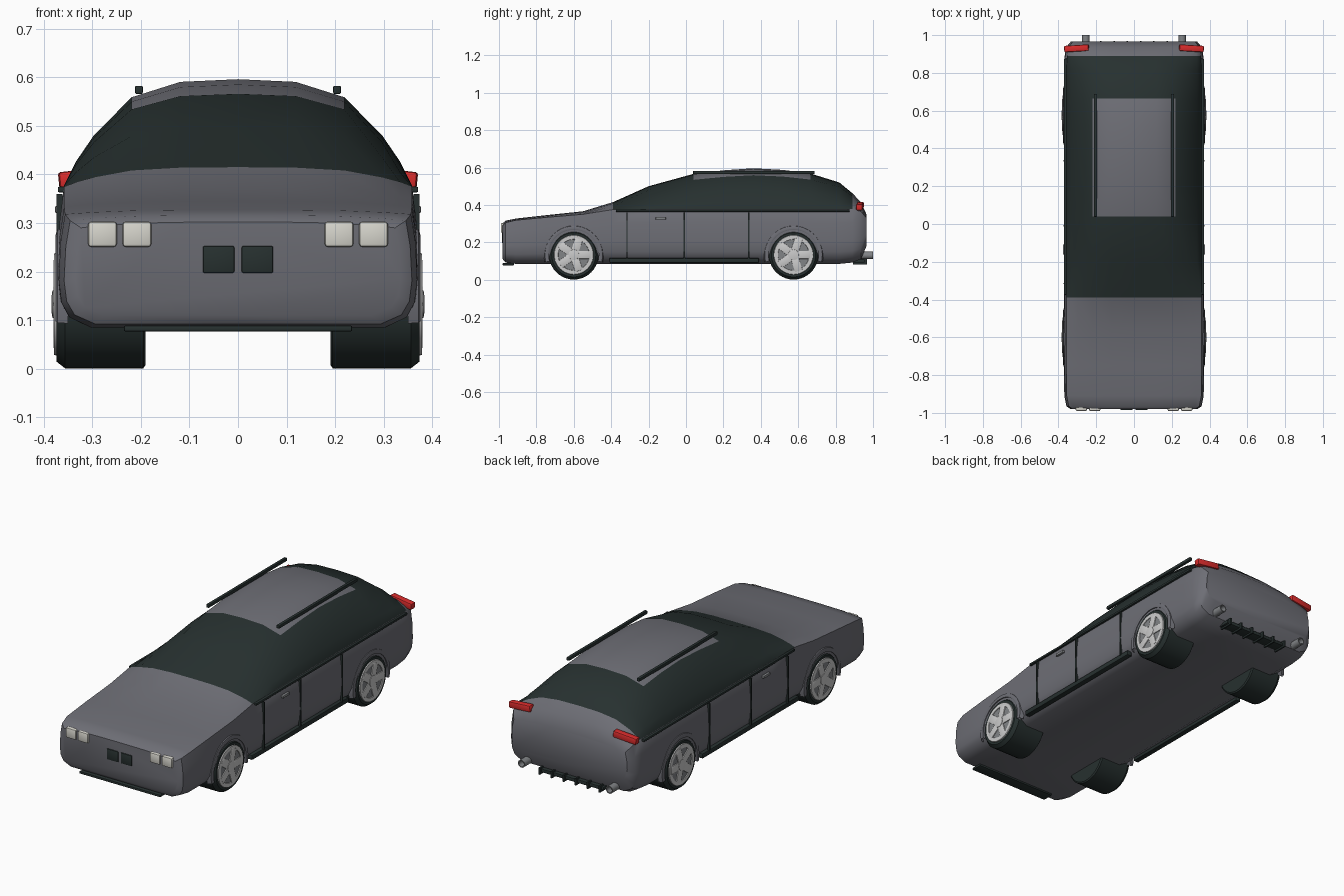
import bpy, bmesh, math
from mathutils import Matrix

cube = bpy.data.objects.get("Cube")
if cube:
    bpy.data.objects.remove(cube, do_unlink=True)


def material(name, r, g, b):
    m = bpy.data.materials.new(name)
    m.use_nodes = True
    m.diffuse_color = (r, g, b, 1)
    m.node_tree.nodes["Principled BSDF"].inputs["Base Color"].default_value = (r, g, b, 1)
    return m


PAINT = material("grey_paint", .155, .157, .18)
DARK = material("dark_trim", .02, .03, .029)
LAMP = material("lamp_white", .68, .67, .61)
RED = material("tail_red", .7, .025, .025)
SILVER = material("wheel_silver", .6, .6, .6)
STEEL = material("steel_grey", .22, .23, .24)


def finish(name, bm, *mats, angle=35):
    bmesh.ops.recalc_face_normals(bm, faces=bm.faces)
    mesh = bpy.data.meshes.new(name)
    bm.to_mesh(mesh)
    bm.free()
    for m in mats:
        mesh.materials.append(m)
    ob = bpy.data.objects.new(name, mesh)
    bpy.context.collection.objects.link(ob)
    bpy.ops.object.select_all(action='DESELECT')
    ob.select_set(True)
    bpy.context.view_layer.objects.active = ob
    bpy.ops.object.shade_smooth_by_angle(angle=math.radians(angle))
    return ob


def box(name, centre, size, mat, bevel=0.0, turn=None):
    bm = bmesh.new()
    bmesh.ops.create_cube(bm, size=1)
    bmesh.ops.scale(bm, vec=size, verts=bm.verts)
    if bevel:
        bmesh.ops.bevel(bm, geom=bm.edges[:], offset=bevel, segments=2, affect='EDGES', profile=.5)
    if turn:
        bm.transform(turn)
    bmesh.ops.translate(bm, vec=centre, verts=bm.verts)
    return finish(name, bm, mat)


def lathe(name, profile, centre, axis, mat, steps=40):
    """Spin (distance along axis, radius) points round the x or y axis."""
    bm = bmesh.new()
    rings = []
    for d, r in profile:
        ring = []
        for i in range(steps):
            a = math.tau * i / steps
            c, s = r * math.cos(a), r * math.sin(a)
            ring.append(bm.verts.new((d, c, s) if axis == 'x' else (c, d, s)))
        rings.append(ring)
    for a, b in zip(rings, rings[1:]):
        for i in range(steps):
            j = (i + 1) % steps
            bm.faces.new((a[i], a[j], b[j], b[i]))
    bm.faces.new(rings[0])
    bm.faces.new(rings[-1])
    bmesh.ops.translate(bm, vec=centre, verts=bm.verts)
    return finish(name, bm, mat)


# Body shell: sections along y of (y, half width, bottom, belt, top)
SECTIONS = [
    (-.98, .335, .11, .29, .302), (-.965, .358, .092, .305, .316),
    (-.91, .369, .085, .318, .327), (-.75, .371, .085, .333, .345),
    (-.55, .371, .085, .35, .366), (-.39, .371, .085, .375, .415),
    (-.2, .371, .085, .377, .5), (.04, .371, .085, .378, .566),
    (.2, .371, .085, .378, .585), (.36, .371, .085, .378, .596),
    (.52, .371, .085, .378, .587), (.665, .371, .085, .378, .568),
    (.82, .37, .085, .378, .52), (.89, .367, .092, .377, .462),
    (.935, .36, .11, .365, .415), (.965, .335, .18, .33, .35)]


def half_section(w, bottom, belt, top):
    h, side = top - belt, belt - bottom
    low = [(0, 0), (.82, 0), (.94, .09), (.985, .22), (1, .42), (.99, .75), (.965, 1)]
    high = [(.9, .22), (.8, .47), (.59, .83), (.32, .975), (0, 1)]
    return ([(x * w, bottom + z * side) for x, z in low]
            + [(x * w, belt + z * h) for x, z in high])


bm = bmesh.new()
loops = []
for y, *shape in SECTIONS:
    half = half_section(*shape)
    ring = half + [(-x, z) for x, z in half[-2:0:-1]]
    loops.append([bm.verts.new((x, y, z)) for x, z in ring])
n = len(loops[0])
for k in range(len(loops) - 1):
    ya, yb = SECTIONS[k][0], SECTIONS[k + 1][0]
    for i in range(n):
        j = (i + 1) % n
        f = bm.faces.new((loops[k][i], loops[k][j], loops[k + 1][j], loops[k + 1][i]))
        # Glass above the belt, painted panel in the middle of the roof
        panel = min(i, n - 1 - i)
        roof = panel >= 9 and ya > .03 and yb < .67
        if panel >= 6 and ya > -.4 and yb < .9 and not roof:
            f.material_index = 1
bm.faces.new(loops[0])
bm.faces.new(loops[-1])
finish("body_shell", bm, PAINT, DARK, angle=40)


# Wheels
def wheel(name, s, y):
    c = (0, y, .133)
    lathe(name + "_tyre", [(s * .19, .125), (s * .195, .132), (s * .356, .132),
                           (s * .374, .118), (s * .374, .1)], c, 'x', DARK)
    lathe(name + "_rim_disc", [(s * .36, .105), (s * .3755, .105), (s * .3755, .09)], c, 'x', STEEL)
    # Rim ring and spokes
    lip = bmesh.new()
    steps = 40
    rings = [[lip.verts.new((s * x, y + r * math.cos(math.tau * i / steps),
                             .133 + r * math.sin(math.tau * i / steps))) for i in range(steps)]
             for x, r in ((.37, .107), (.379, .104), (.379, .084), (.37, .081))]
    for a, b in zip(rings, rings[1:]):
        for i in range(steps):
            j = (i + 1) % steps
            lip.faces.new((a[i], a[j], b[j], b[i]))
    finish(name + "_rim_ring", lip, SILVER)
    for k in range(5):
        turn = Matrix.Rotation(math.tau * k / 5, 4, 'X')
        off = turn @ Matrix.Translation((0, .052, 0))
        spoke = box(f"{name}_spoke_{k + 1}", (s * .375, y, .133), (.01, .075, .042), SILVER, .002, off)
    lathe(name + "_hub", [(s * .37, .03), (s * .382, .028), (s * .384, .015)], c, 'x', SILVER, 24)
    # Flared arch lip above the tyre
    arch = bmesh.new()
    rows = []
    for i in range(25):
        a = math.pi * (-.08 + 1.16 * i / 24)
        rows.append([arch.verts.new((s * x, y + r * math.cos(a), .133 + r * math.sin(a)))
                     for x, r in ((.35, .134), (.374, .134), (.376, .141), (.372, .154), (.35, .16))])
    for a, b in zip(rows, rows[1:]):
        for i in range(4):
            arch.faces.new((a[i], a[i + 1], b[i + 1], b[i]))
    finish(name + "_arch", arch, PAINT)


for side, s in (("left", 1), ("right", -1)):
    wheel(f"front_{side}_wheel", s, -.6)
    wheel(f"rear_{side}_wheel", s, .575)

    # Side trim
    box(f"{side}_belt_strip", (s * .362, .25, .369), (.018, 1.25, .012), DARK, .003)
    box(f"{side}_skirt", (s * .355, -.01, .103), (.03, .8, .026), DARK, .005)
    for k, y in enumerate((-.315, -.01, .335)):
        seam = box(f"{side}_door_seam_{k + 1}", (s * .3675, y, .235), (.012, .007, .25), DARK)
    box(f"{side}_door_handle", (s * .37, -.135, .328), (.014, .055, .014), STEEL, .003)

    # Roof rails
    box(f"{side}_roof_rail", (s * .204, .363, .574), (.016, .65, .017), DARK, .003)

    # Lamps
    for k, x in enumerate((.208, .279)):
        box(f"{side}_headlight_{k + 1}", (s * x, -.972, .277), (.059, .036, .052), LAMP, .006)
    slant = Matrix.Rotation(s * -.06, 4, 'Z') @ Matrix.Rotation(s * -.1, 4, 'Y').inverted()
    box(f"{side}_tail_light", (s * .304, .93, .394), (.13, .034, .034), RED, .006, slant)

    # Grille plates and exhausts
    box(f"{side}_grille", (s * .04, -.978, .225), (.065, .014, .056), DARK, .004)
    lathe(f"{side}_exhaust", [(.88, .02), (1.0, .02), (1.0, .015), (.97, .014)],
          (s * .255, 0, .13), 'y', STEEL, 20)

# Front lip and rear diffuser
box("front_lip", (0, -.95, .083), (.47, .06, .012), DARK, .003)
box("rear_diffuser", (0, .925, .1), (.38, .06, .018), DARK, .003)
for k in range(6):
    box(f"diffuser_fin_{k + 1}", (-.175 + .07 * k, .93, .1), (.008, .075, .035), DARK)
